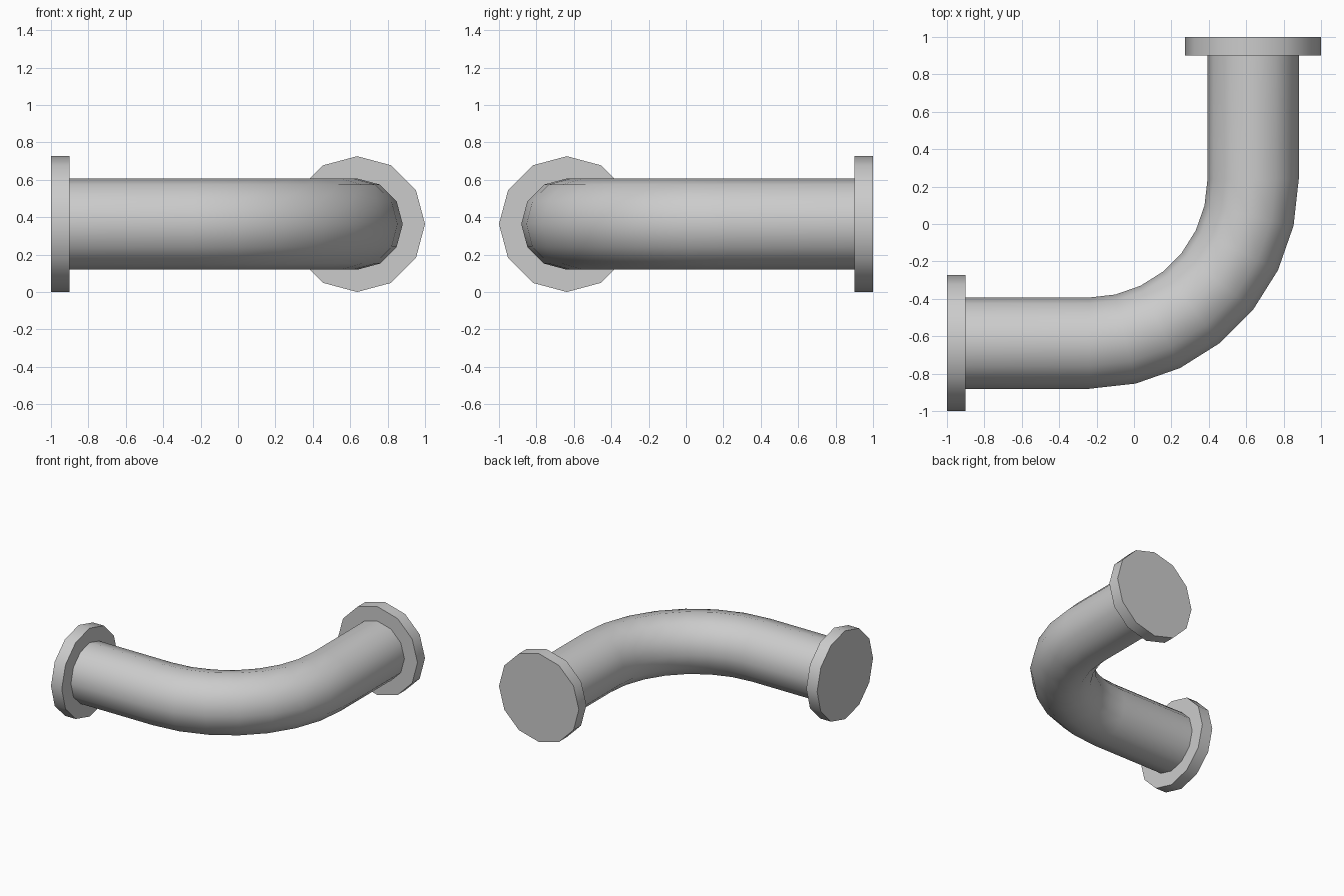
import bpy, bmesh, math
from mathutils import Vector

cube = bpy.data.objects.get("Cube")
if cube:
    bpy.data.objects.remove(cube, do_unlink=True)

SIDES = 12
AXIS = 0.637        # distance of each straight run from the centre
HEIGHT = 0.363      # pipe centre line height, equal to flange radius
PIPE_R = 0.244
THICK = 0.098
BEND_START = 0.24
BEND_STEPS = 7

grey = bpy.data.materials.new("pipe_grey")
grey.use_nodes = True
grey.diffuse_color = (0.6, 0.6, 0.6, 1)
grey.node_tree.nodes["Principled BSDF"].inputs["Base Color"].default_value = (0.6, 0.6, 0.6, 1)


def sweep(name, path, radius):
    """Sweep a capped polygon section along (point, heading) pairs in the ground plane."""
    bm = bmesh.new()
    rings = []
    for (x, y), heading in path:
        side = Vector((math.sin(heading), -math.cos(heading), 0))
        ring = []
        for i in range(SIDES):
            a = math.tau * i / SIDES
            offset = side * math.cos(a) + Vector((0, 0, math.sin(a)))
            ring.append(bm.verts.new(Vector((x, y, HEIGHT)) + offset * radius))
        rings.append(ring)
    for r0, r1 in zip(rings, rings[1:]):
        for i in range(SIDES):
            j = (i + 1) % SIDES
            bm.faces.new((r0[i], r0[j], r1[j], r1[i]))
    bm.faces.new(rings[0])
    bm.faces.new(rings[-1])
    bmesh.ops.recalc_face_normals(bm, faces=bm.faces)
    mesh = bpy.data.meshes.new(name)
    bm.to_mesh(mesh)
    bm.free()
    mesh.materials.append(grey)
    obj = bpy.data.objects.new(name, mesh)
    bpy.context.collection.objects.link(obj)
    bpy.ops.object.select_all(action='DESELECT')
    obj.select_set(True)
    bpy.context.view_layer.objects.active = obj
    bpy.ops.object.shade_smooth_by_angle(angle=math.radians(40))
    return obj


# Elbow pipe: straight run, quarter bend, straight run
quarter = math.pi / 2
bend_r = AXIS + BEND_START
inner = 1 - THICK
path = [((-inner, -AXIS), 0)]
for k in range(BEND_STEPS + 1):
    t = quarter * k / BEND_STEPS
    path.append(((-BEND_START + bend_r * math.sin(t),
                  BEND_START - bend_r * math.cos(t)), t))
path.append(((AXIS, inner), quarter))
sweep("elbow_pipe", path, PIPE_R)

# Flange discs closing both ends
sweep("right_flange", [((-1, -AXIS), 0), ((-inner, -AXIS), 0)], HEIGHT)
sweep("back_flange", [((AXIS, inner), quarter), ((AXIS, 1), quarter)], HEIGHT)
